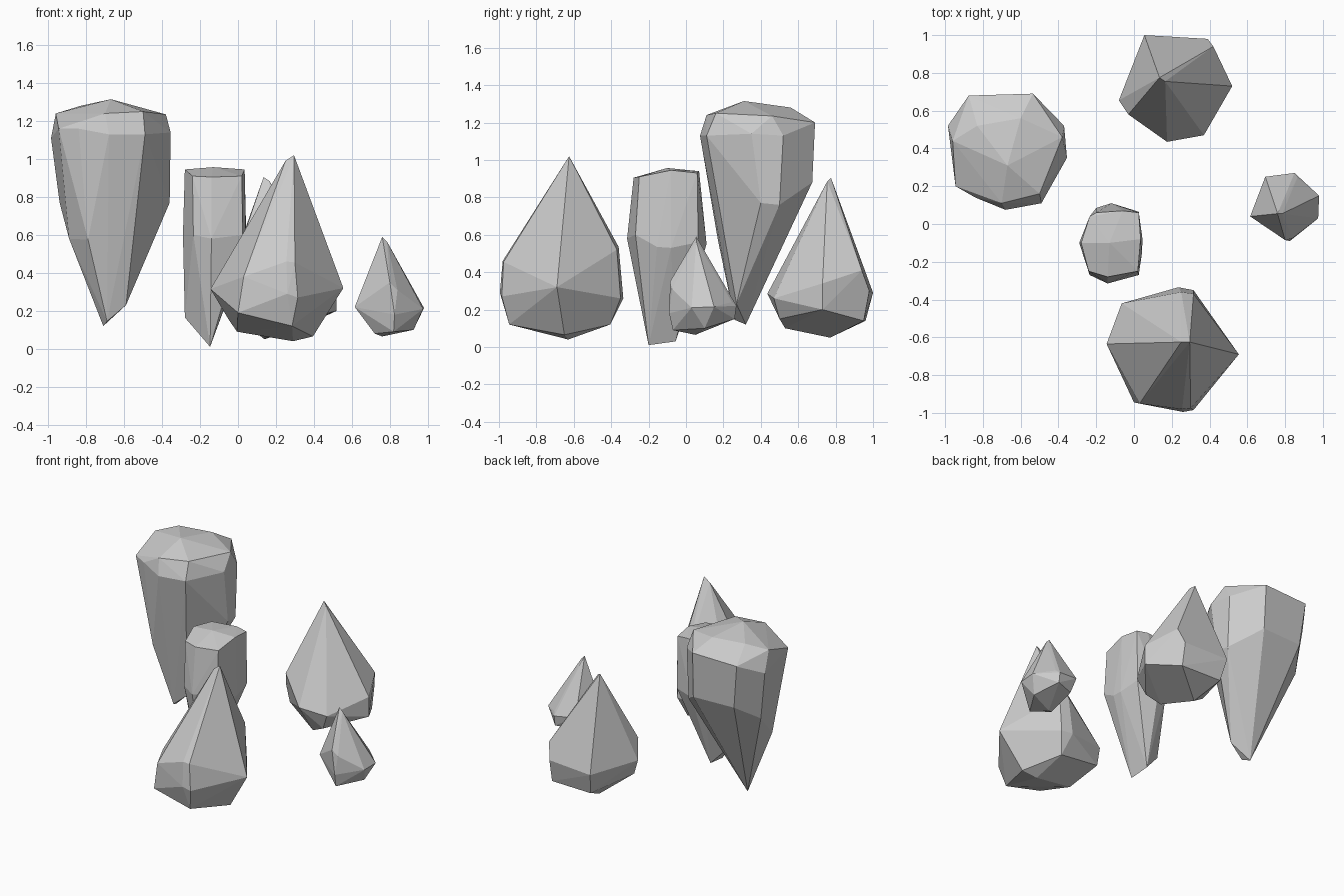
import bpy, bmesh, math


def rock(name, *bands):
    """Faceted rock: convex hull around a few bands of corner points."""
    bm = bmesh.new()
    for band in bands:
        for p in band:
            bm.verts.new(p)
    res = bmesh.ops.convex_hull(bm, input=bm.verts[:])
    junk = {g for k in ("geom_interior", "geom_unused") for g in res[k]
            if isinstance(g, bmesh.types.BMVert)}
    bmesh.ops.delete(bm, geom=list(junk), context='VERTS')
    # merge nearly flat triangles into broad chiselled facets
    bmesh.ops.dissolve_limit(bm, angle_limit=math.radians(3),
                             verts=bm.verts[:], edges=bm.edges[:])
    bmesh.ops.recalc_face_normals(bm, faces=bm.faces[:])
    mesh = bpy.data.meshes.new(name)
    bm.to_mesh(mesh)
    bm.free()
    obj = bpy.data.objects.new(name, mesh)
    bpy.context.collection.objects.link(obj)
    return obj


# tall rock with blunt top, tapering down to a point
rock("tall_rock",
     [(-.67, .31, 1.315), (-.83, .52, 1.28), (-.6, .56, 1.28), (-.96, .44, 1.24),
      (-.38, .46, 1.235), (-.5, .16, 1.25), (-.7, .11, 1.24)],
     [(-.945, .2, 1.16), (-.84, .14, 1.16), (-.68, .075, 1.13), (-.49, .11, 1.13),
      (-.355, .35, 1.14), (-.37, .52, 1.13), (-.535, .69, 1.2), (-.875, .68, 1.19),
      (-.985, .52, 1.11)],
     [(-.94, .5, .77), (-.89, .3, .58), (-.79, .17, .575), (-.36, .4, .77),
      (-.37, .5, .76), (-.53, .675, .88), (-.84, .66, .88)],
     [(-.71, .32, .12), (-.69, .26, .145), (-.59, .27, .23)])

# slim column rock with split lower end
rock("column_rock",
     [(-.13, -.1, .957), (-.2, .06, .93), (-.06, .07, .94), (.025, .06, .93),
      (.035, -.08, .945), (.02, -.25, .91), (-.14, -.28, .905), (-.24, -.25, .91),
      (-.28, -.1, .945), (-.235, .04, .94)],
     [(-.12, .11, .55), (.025, .065, .56), (.045, -.08, .53), (.042, -.155, .535),
      (.025, -.27, .6), (-.14, -.315, .58), (-.235, -.27, .6), (-.29, -.1, .6),
      (-.2, .085, .55)],
     [(-.28, -.1, .165), (-.147, -.2, .01), (-.155, -.055, .03), (-.085, -.07, .2)])

# pointed rock at the back right
rock("back_pointed_rock",
     [(.135, .775, .905), (.165, .755, .885)],
     [(.055, 1, .29), (.39, .98, .3), (.42, .94, .41), (.52, .73, .34),
      (.52, .73, .2), (.37, .47, .26), (.175, .435, .285), (-.03, .58, .42),
      (-.08, .655, .3)],
     [(.14, .77, .05), (.39, .95, .14), (.22, .53, .1), (.32, .5, .15),
      (.08, .96, .14), (-.04, .64, .19)])

# small pointed rock on the right
rock("small_pointed_rock",
     [(.76, .055, .59), (.785, .055, .565)],
     [(.695, .25, .24), (.85, .27, .22), (.865, .245, .24), (.98, .15, .215),
      (.975, .03, .21), (.84, -.075, .31), (.8, -.085, .35), (.825, -.09, .18),
      (.615, .04, .22)],
     [(.76, .05, .065), (.72, .03, .08), (.925, .1, .1), (.82, -.07, .09),
      (.72, .22, .14), (.85, .26, .15)])

# large pointed rock in front
rock("front_pointed_rock",
     [(.295, -.625, 1.02), (.25, -.625, .99)],
     [(.255, -.98, .46), (.3, -.975, .455), (.25, -.36, .535), (.315, -.37, .52),
      (.03, -.95, .38), (-.145, -.635, .315), (-.065, -.42, .3), (.555, -.69, .32)],
     [(.235, -.335, .26), (.315, -.35, .26), (.315, -.985, .27), (.26, -.995, .29),
      (0, -.945, .19), (-.05, -.43, .17)],
     [(.29, -.63, .04), (.395, -.65, .065), (-.005, -.65, .09), (.285, -.945, .12),
      (.27, -.405, .12), (-.05, -.63, .155)])
